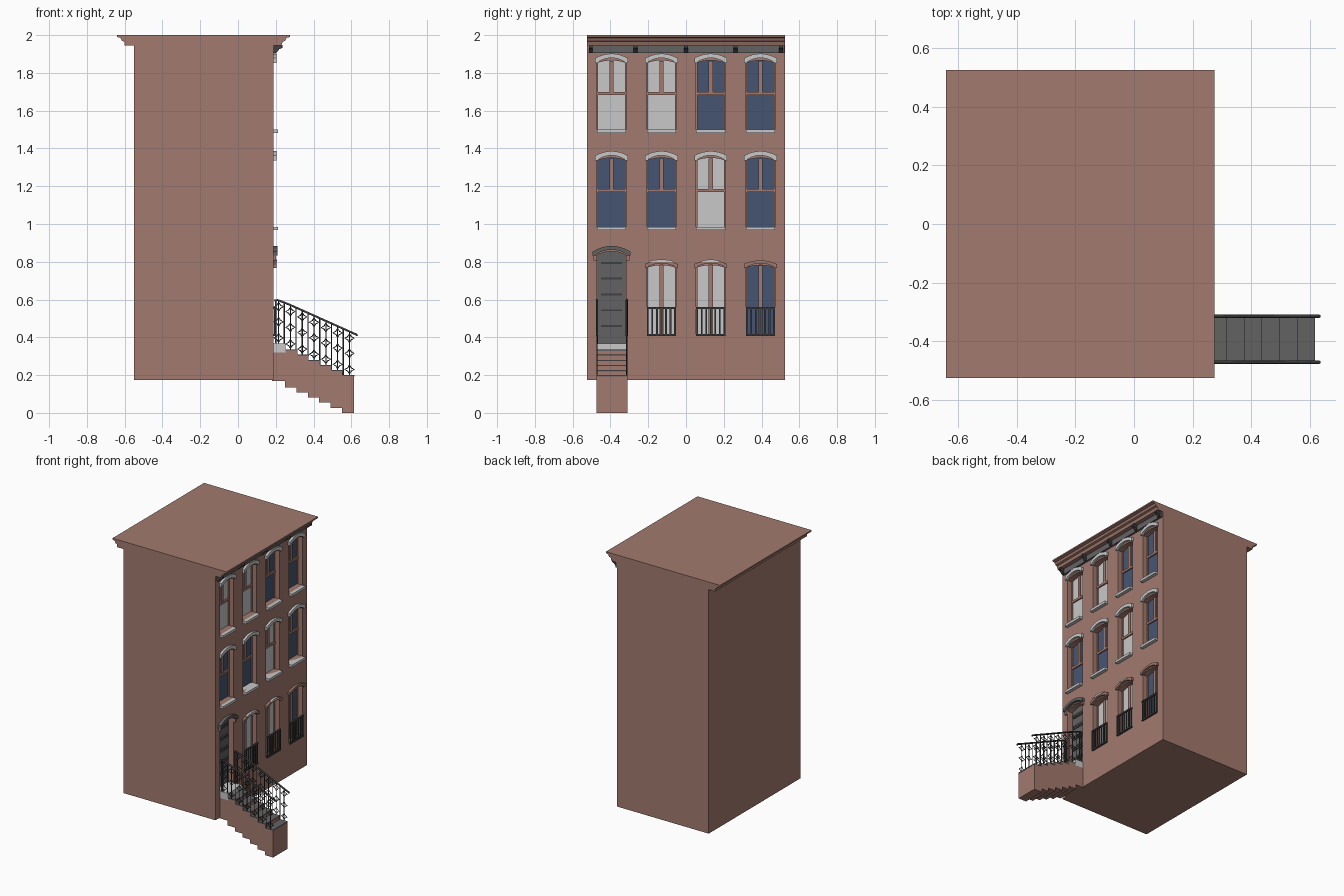
import bpy, bmesh, math

if "Cube" in bpy.data.objects:
    bpy.data.objects.remove(bpy.data.objects["Cube"])

def mat(name, r, g, b):
    m = bpy.data.materials.new(name)
    m.diffuse_color = (r, g, b, 1)
    m.use_nodes = True
    m.node_tree.nodes["Principled BSDF"].inputs["Base Color"].default_value = m.diffuse_color
    return m

BROWN = mat("brownstone", 0.365, 0.197, 0.157)
WHITE = mat("pale stone", 0.58, 0.58, 0.58)
BLUE = mat("blue glass", 0.061, 0.091, 0.17)
GREY = mat("dark grey paint", 0.127, 0.122, 0.127)
IRON = mat("black iron", 0.05, 0.05, 0.053)

def finish(bm, name, m):
    bmesh.ops.recalc_face_normals(bm, faces=bm.faces)
    me = bpy.data.meshes.new(name)
    bm.to_mesh(me)
    bm.free()
    me.materials.append(m)
    ob = bpy.data.objects.new(name, me)
    bpy.context.collection.objects.link(ob)
    return ob

def prism(name, pts, a, b, m, axis="x"):
    """Extrude a (y,z) outline along x, or an (x,z) outline along y."""
    bm = bmesh.new()
    def co(p, t):
        return (t, p[0], p[1]) if axis == "x" else (p[0], t, p[1])
    lo = [bm.verts.new(co(p, a)) for p in pts]
    hi = [bm.verts.new(co(p, b)) for p in pts]
    bm.faces.new(lo)
    bm.faces.new(hi)
    for i in range(len(pts)):
        j = (i + 1) % len(pts)
        bm.faces.new((lo[i], lo[j], hi[j], hi[i]))
    return finish(bm, name, m)

def box(name, x0, x1, y0, y1, z0, z1, m):
    return prism(name, [(y0, z0), (y1, z0), (y1, z1), (y0, z1)], x0, x1, m)

def arc(cy, hw, z, rise, n=8):
    """Shallow arch from right to left."""
    return [(cy + hw * (1 - 2 * i / n), z + rise * (1 - (1 - 2 * i / n) ** 2)) for i in range(n + 1)]

def opening(cy, hw, z0, z1, rise):
    return [(cy - hw, z0), (cy + hw, z0)] + arc(cy, hw, z1, rise)

def lintel(name, cy, hw, z, h, rise, m, x1=0.203):
    outer = arc(cy, hw, z + h, rise)
    inner = arc(cy, hw - 0.02, z + 0.008, rise * 0.8)
    ears = [(cy - hw, z), (cy - hw + 0.015, z)]
    pts = outer + ears + inner[::-1] + [(cy + hw - 0.015, z), (cy + hw, z)]
    return prism(name, pts, 0.18, x1, m)

def tubes(name, splines, r, m, res=0):
    """Round bars along polylines; each entry is (points, cyclic)."""
    cu = bpy.data.curves.new(name, "CURVE")
    cu.dimensions = "3D"
    cu.bevel_depth, cu.bevel_resolution, cu.use_fill_caps = r, res, True
    for pts, cyc in splines:
        s = cu.splines.new("POLY")
        s.points.add(len(pts) - 1)
        for p, c in zip(s.points, pts):
            p.co = (*c, 1)
        s.use_cyclic_u = cyc
    tmp = bpy.data.objects.new(name + "_path", cu)
    bpy.context.collection.objects.link(tmp)
    bpy.context.view_layer.update()
    me = bpy.data.meshes.new_from_object(tmp.evaluated_get(bpy.context.evaluated_depsgraph_get()))
    bpy.data.objects.remove(tmp)
    me.materials.clear()
    me.materials.append(m)
    ob = bpy.data.objects.new(name, me)
    bpy.context.collection.objects.link(ob)

F, R = 0.187, 0.14            # facade plane and recessed window plane
COLS = [-0.394, -0.13, 0.131, 0.394]
HW = 0.077
# (sill height, arch spring height, glass colour per column)
ROWS = [(1.50, 1.852, (WHITE, WHITE, BLUE, BLUE)),
        (0.985, 1.336, (BLUE, BLUE, WHITE, BLUE)),
        (0.41, 0.768, (None, WHITE, WHITE, BLUE))]

# House body with window and door recesses
body = box("house_body", -0.55, F, -0.525, 0.525, 0.175, 1.955, BROWN)
cutters = []
for z0, z1, glass in ROWS:
    for cy, g in zip(COLS, glass):
        if g:
            cutters.append(prism("cutter", opening(cy, HW, z0, z1, 0.014), R, 0.3, BROWN))
cutters.append(prism("cutter", opening(COLS[0], HW, 0.365, 0.835, 0.02), R, 0.3, BROWN))
bpy.context.view_layer.objects.active = body
for c in cutters:
    c.hide_render = True
    mod = body.modifiers.new("cut", "BOOLEAN")
    mod.operation, mod.solver, mod.object = "DIFFERENCE", "EXACT", c
    bpy.ops.object.modifier_apply(modifier=mod.name)
    bpy.data.objects.remove(c)

# Roof slab with moulded eaves front and back
right = [(0.23, 1.945), (0.237, 1.965), (0.25, 1.97), (0.257, 1.985), (0.275, 1.99), (0.275, 2.0)]
left = [(-0.64, 2.0), (-0.64, 1.99), (-0.622, 1.985), (-0.615, 1.97), (-0.602, 1.965), (-0.602, 1.945)]
prism("roof_cornice", right + left, -0.525, 0.525, BROWN, "y")

# Frieze band and brackets under the cornice
box("frieze_band", 0.18, 0.2, -0.512, 0.522, 1.905, 1.947, GREY)
for y in (-0.504, -0.268, 0, 0.262, 0.503):
    prism("cornice_bracket", [(0.19, 1.905), (0.205, 1.908), (0.218, 1.925), (0.235, 1.932), (0.235, 1.947), (0.19, 1.947)],
          y - 0.01, y + 0.01, IRON, "y")

# Windows
for r, (z0, z1, glass) in enumerate(ROWS):
    for c, (cy, g) in enumerate(zip(COLS, glass)):
        if not g:
            continue
        prism("window_glass", opening(cy, HW, z0, z1, 0.014), R - 0.002, R + 0.004, g)
        for s in (-1, 1):
            y = cy + s * (HW - 0.003)
            box("window_jamb", R, R + 0.012, y - 0.003, y + 0.003, z0, z1, BROWN)
        zm = z0 + 0.192
        if r < 2:
            box("window_mullion", R, R + 0.012, cy - 0.011, cy + 0.011, zm, z1 + 0.012, BROWN)
            box("window_rail", R, R + 0.014, cy - HW, cy + HW, zm - 0.008, zm + 0.008, BROWN)
            box("window_sill", R, 0.212, cy - HW, cy + HW, z0 - 0.018, z0, WHITE)
            lintel("window_lintel", cy, 0.087, z1, 0.026, 0.024, WHITE)
        else:
            box("window_mullion", R, R + 0.012, cy - 0.011, cy + 0.011, z0, z1 + 0.012, BROWN)
            lintel("window_lintel", cy, 0.087, z1, 0.02, 0.02, BROWN)
            if c < 3:
                w = 0.06 if c == 1 else 0.045
                prism("lintel_cap", [(cy - w, 0.799), (cy + w, 0.799)] + arc(cy, w, 0.805, 0.007), 0.19, 0.206, WHITE)
            # Low iron guard
            for z in (0.412, 0.556):
                box("guard_rail", 0.188, 0.2, cy - HW, cy + HW, z - 0.005, z + 0.005, IRON)
            for i in range(7):
                y = cy - HW + 0.005 + i * (2 * HW - 0.01) / 6
                box("guard_bar", 0.19, 0.198, y - 0.0045, y + 0.0045, 0.41, 0.556, IRON)

# Door with raised ladder panels and hood
DC = COLS[0]
prism("door", opening(DC, HW, 0.365, 0.835, 0.02), R - 0.002, R + 0.006, GREY)
for i in range(5):
    z = 0.46 + i * 0.0835
    box("door_panel", R, R + 0.013, DC - 0.063, DC + 0.063, z - 0.013, z + 0.013, GREY)
    box("door_panel_inset", R, R + 0.015, DC - 0.055, DC + 0.055, z - 0.005, z + 0.005, IRON)
lintel("door_hood", DC, 0.1, 0.832, 0.022, 0.03, GREY, 0.208)
for s in (-1, 1):
    y = DC + s * 0.086
    box("hood_bracket", 0.18, 0.2, y - 0.009, y + 0.009, 0.808, 0.834, BROWN)

# Stoop: staggered blocks with dark treads
Y0, Y1, RISE, RUN = -0.475, -0.31, 0.027, 0.06
box("landing_base", 0.18, 0.25, Y0, Y1, 0.17, 0.32, BROWN)
box("landing_slab", R, 0.252, Y0, Y1, 0.318, 0.367, WHITE)
for i in range(6):
    x, t = 0.25 + i * RUN, 0.335 - i * RISE
    box("step_block", x, x + RUN + 0.004, Y0, Y1, t - 0.2, t - 0.006, BROWN)
    box("step_tread", x - 0.004, x + RUN + 0.006, Y0, Y1, t - 0.007, t, GREY)

# Stair railings: posts, thin rods and star ornaments
def rail_z(x):
    return min(0.597, 0.57 - 0.45 * (x - 0.28))

def tread_z(x):
    return 0.367 if x < 0.25 else 0.335 - RISE * min(5, int((x - 0.25) / RUN))

for y in (-0.471, -0.314):
    tubes("stair_handrail", [([(0.192, y, 0.595), (0.21, y, 0.597), (0.235, y, 0.588), (0.28, y, 0.57),
                               (0.59, y, 0.431), (0.612, y, 0.421), (0.626, y, 0.416), (0.631, y, 0.408)], False)], 0.006, IRON, 1)
    bars, stars = [], []
    for i in range(7):
        x = 0.215 + i * 0.0625
        top, bot = rail_z(x), tread_z(x)
        bars.append(([(x, y, bot), (x, y, top)], False))
        xr = x + 0.03
        if xr < 0.615:
            bars.append(([(xr, y, tread_z(xr)), (xr, y, rail_z(xr))], False))
        for z in (top - 0.035, (top + bot) / 2, bot + 0.03):
            ring = []
            for k in range(8):
                rad = 0.025 if k % 2 == 0 else 0.0125
                a = k * math.pi / 4
                ring.append((x + rad * math.cos(a), y, z + rad * math.sin(a)))
            stars.append((ring, True))
    tubes("stair_balusters", bars, 0.003, IRON)
    tubes("stair_star_ornaments", stars, 0.003, IRON)
box("newel_post", 0.195, 0.205, -0.475, -0.467, 0.367, 0.597, IRON)
box("newel_post", 0.195, 0.205, -0.318, -0.31, 0.367, 0.597, IRON)
